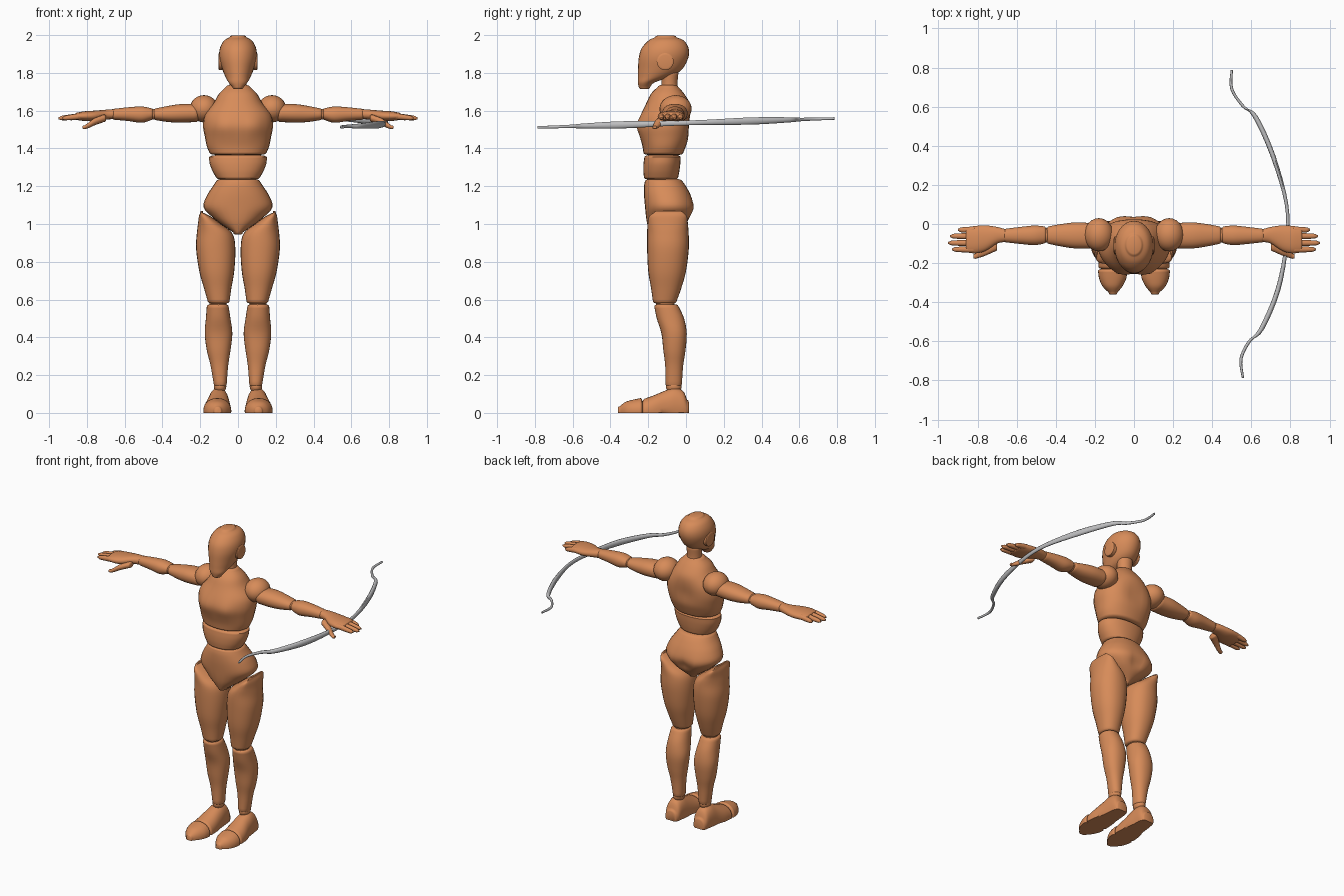
import bpy
import bmesh
import math
from mathutils import Vector

default_cube = bpy.data.objects.get("Cube")
if default_cube:
    bpy.data.objects.remove(default_cube, do_unlink=True)


def make_material(name, colour, roughness):
    material = bpy.data.materials.new(name)
    material.use_nodes = True
    material.diffuse_color = colour
    shader = material.node_tree.nodes["Principled BSDF"]
    shader.inputs["Base Color"].default_value = colour
    shader.inputs["Roughness"].default_value = roughness
    return material


wood = make_material("warm wood", (0.68, 0.26, 0.10, 1), 0.6)
steel = make_material("grey metal", (0.52, 0.52, 0.53, 1), 0.5)


def finish(name, bm, material):
    """Turn a bmesh into a smooth shaded object."""
    bmesh.ops.recalc_face_normals(bm, faces=bm.faces)
    mesh = bpy.data.meshes.new(name)
    bm.to_mesh(mesh)
    bm.free()
    mesh.materials.append(material)
    obj = bpy.data.objects.new(name, mesh)
    bpy.context.collection.objects.link(obj)
    bpy.ops.object.select_all(action="DESELECT")
    obj.select_set(True)
    bpy.context.view_layer.objects.active = obj
    bpy.ops.object.shade_smooth_by_angle(angle=math.radians(50))
    return obj


def spline(rows, steps):
    """Smooth interpolation through the given cross-sections."""
    rows = [Vector(row) for row in rows]
    last = len(rows) - 1
    result = []
    for i in range(last):
        before, start = rows[max(i - 1, 0)], rows[i]
        end, after = rows[i + 1], rows[min(i + 2, last)]
        tangent_a, tangent_b = (end - before) / 2, (after - start) / 2
        for step in range(steps):
            u = step / steps
            blend = u * u * (3 - 2 * u)
            result.append(start.lerp(end, blend)
                          + tangent_a * (u * (1 - u) ** 2)
                          - tangent_b * (u * u * (1 - u)))
    return result + [rows[last]]


def loft(name, axis, rows, material=wood, power=2.2, side=1, cap=0.01,
         bumps=(), floor=None, sides=28, steps=4):
    """Skin oval sections (position, low a, high a, low b, high b)."""
    bm = bmesh.new()
    path = [(row, 1, 0) for row in spline(rows, steps)]
    direction = math.copysign(cap, rows[-1][0] - rows[0][0])
    first, last = path[0][0], path[-1][0]
    # Rounded rims at both ends
    path = ([(first, 0.76, -direction), (first, 0.93, -direction * 0.6)] + path
            + [(last, 0.93, direction * 0.6), (last, 0.76, direction)])
    rings = []
    for (t, a_low, a_high, b_low, b_high), scale, shift in path:
        ring = []
        for k in range(sides):
            angle = math.tau * k / sides
            c, s = math.cos(angle), math.sin(angle)
            c = math.copysign(abs(c) ** (2 / power), c)
            s = math.copysign(abs(s) ** (2 / power), s)
            a = (a_low + a_high) / 2 + (a_high - a_low) / 2 * c * scale
            b = (b_low + b_high) / 2 + (b_high - b_low) / 2 * s * scale
            d = t + shift
            point = Vector({"x": (d, a, b), "y": (a, d, b), "z": (a, b, d)}[axis])
            for centre, radius, push in bumps:
                distance = (point - Vector(centre)).length / radius
                point += Vector(push) * math.exp(-distance * distance)
            if floor is not None:
                point.z = max(point.z, floor)
            point.x *= side
            ring.append(bm.verts.new(point))
        rings.append(ring)
    for lower, upper in zip(rings, rings[1:]):
        for k in range(sides):
            n = (k + 1) % sides
            bm.faces.new((lower[k], lower[n], upper[n], upper[k]))
    bm.faces.new(rings[0])
    bm.faces.new(rings[-1])
    return finish(name, bm, material)


def torso_part(name, rows, **options):
    """Symmetric part from rows of (height, half width, front, back)."""
    return loft(name, "z", [(z, -w, w, f, b) for z, w, f, b in rows], **options)


def ball(name, centre, radii, side=1):
    bm = bmesh.new()
    bmesh.ops.create_uvsphere(bm, u_segments=24, v_segments=16, radius=1)
    for vert in bm.verts:
        vert.co = Vector(centre) + Vector(r * p for r, p in zip(radii, vert.co))
        vert.co.x *= side
    return finish(name, bm, wood)


# Head, neck and body
torso_part("head", [
    (1.725, .03, -.25, -.19), (1.75, .05, -.255, -.165),
    (1.78, .067, -.255, -.08), (1.82, .083, -.254, -.02),
    (1.88, .099, -.25, .012), (1.93, .096, -.235, .014),
    (1.97, .075, -.2, -.01), (1.988, .045, -.165, -.05)], power=2)
torso_part("neck", [(1.68, .055, -.15, -.03), (1.73, .045, -.13, -.045),
                    (1.8, .05, -.135, -.04)], power=2)
torso_part("chest", [
    (1.375, .15, -.225, -.015), (1.41, .165, -.23, 0),
    (1.46, .175, -.24, .02), (1.52, .185, -.245, .03),
    (1.58, .175, -.235, .03), (1.64, .13, -.21, .02),
    (1.69, .1, -.185, -.01), (1.725, .065, -.15, -.04)],
    bumps=[((.075, -.24, 1.52), .06, (0, -.022, 0)),
           ((-.075, -.24, 1.52), .06, (0, -.022, 0)),
           ((0, .03, 1.52), .07, (0, -.018, 0))])
torso_part("abdomen", [
    (1.245, .115, -.222, -.042), (1.28, .135, -.226, -.035),
    (1.32, .15, -.225, -.03), (1.355, .153, -.22, -.028)])
torso_part("pelvis", [
    (.955, .025, -.19, -.05), (1, .09, -.205, 0), (1.04, .14, -.212, .028),
    (1.09, .183, -.217, .038), (1.15, .165, -.222, .025),
    (1.2, .133, -.222, 0), (1.228, .115, -.217, -.02)],
    bumps=[((.08, .04, 1.08), .06, (0, .01, 0)),
           ((-.08, .04, 1.08), .06, (0, .01, 0)),
           ((0, .04, 1.05), .04, (0, -.02, 0))])
ball("waist_joint", (0, -.13, 1.236), (.09, .07, .05))
ball("rib_joint", (0, -.12, 1.365), (.12, .08, .05))

# Paired parts
for label, side in (("left", 1), ("right", -1)):
    def limb(part, axis, rows, **options):
        return loft(f"{label}_{part}", axis, rows, side=side, **options)

    limb("ear_disc", "x", [(.08, -.155, -.065, 1.815, 1.905),
                           (.1, -.155, -.065, 1.815, 1.905)],
         power=2, cap=.004, steps=1)

    # Leg
    limb("thigh", "z", [
        (1.06, .185, .2, -.17, -.015), (1.04, .145, .207, -.195, .005),
        (1, .09, .212, -.203, .01), (.95, .03, .218, -.206, .014),
        (.87, .014, .222, -.206, .015), (.75, .02, .205, -.2, 0),
        (.66, .035, .18, -.185, -.025), (.59, .045, .16, -.175, -.05)])
    limb("shin", "z", [
        (.565, .05, .165, -.168, -.04), (.5, .04, .17, -.155, -.01),
        (.42, .03, .176, -.13, .004), (.33, .04, .165, -.12, -.003),
        (.25, .052, .145, -.11, -.015), (.15, .06, .128, -.108, -.022)])
    limb("foot", "y", [
        (.005, .06, .145, -.03, .07), (-.015, .052, .152, -.04, .115),
        (-.06, .048, .158, -.05, .133), (-.11, .043, .165, -.06, .118),
        (-.17, .038, .178, -.06, .093), (-.22, .036, .182, -.06, .075)],
        floor=0)
    limb("toe_cap", "y", [
        (-.24, .035, .184, -.06, .078), (-.28, .04, .178, -.05, .07),
        (-.32, .06, .16, -.04, .058), (-.35, .085, .13, -.02, .035)], floor=0)
    ball(f"{label}_knee_joint", (.105, -.11, .577), (.045, .05, .04), side)
    ball(f"{label}_ankle_joint", (.095, -.065, .14), (.033, .042, .035), side)

    # Arm
    ball(f"{label}_shoulder", (.18, -.055, 1.61), (.075, .085, .072), side)
    limb("upper_arm", "x", [
        (.22, -.125, .005, 1.54, 1.635), (.3, -.125, .008, 1.537, 1.635),
        (.37, -.115, 0, 1.54, 1.625), (.435, -.102, -.012, 1.55, 1.612)])
    limb("forearm", "x", [
        (.46, -.1, -.012, 1.55, 1.613), (.51, -.108, -.008, 1.536, 1.622),
        (.58, -.102, -.015, 1.545, 1.618), (.655, -.094, -.024, 1.552, 1.61)])
    ball(f"{label}_elbow_joint", (.447, -.057, 1.58), (.03, .038, .028), side)
    limb("palm", "x", [
        (.66, -.092, -.026, 1.555, 1.608), (.7, -.1, -.015, 1.553, 1.605),
        (.76, -.138, -.007, 1.545, 1.6), (.81, -.15, -.01, 1.545, 1.597),
        (.85, -.146, -.016, 1.55, 1.59)])
    limb("thumb", "x", [
        (.71, -.14, -.08, 1.54, 1.58), (.76, -.162, -.115, 1.522, 1.56),
        (.79, -.172, -.138, 1.508, 1.538), (.812, -.178, -.152, 1.502, 1.522)],
        sides=12)
    fingers = {"little": (-.03, .9), "ring": (-.062, .94),
               "middle": (-.097, .95), "index": (-.13, .93)}
    for finger, (y, tip) in fingers.items():
        rows = []
        for t, radius in ((0, .017), (.5, .015), (.9, .012), (1, .007)):
            x = .82 + (tip - .826) * t
            z = 1.572 - .012 * t
            rows.append((x, y - radius, y + radius, z - radius, z + radius))
        limb(f"{finger}_finger", "x", rows, sides=12, cap=.006)

# Bow held in the left hand: (y, x, half thickness, half height)
bow = [(.785, .5, .006, .007), (.69, .5, .008, .008), (.6, .56, .01, .01),
       (.55, .62, .014, .014), (.35, .71, .013, .02), (.1, .78, .009, .014),
       (-.1, .78, .009, .014), (-.34, .735, .013, .02), (-.54, .65, .014, .014),
       (-.6, .59, .01, .01), (-.69, .547, .008, .008), (-.785, .557, .006, .007)]
rows = []
for y, x, thick, tall in bow:
    z = 1.535 + .03 * y
    rows.append((y, x - thick, x + thick, z - tall, z + tall))
loft("bow", "y", rows, material=steel, power=2, sides=10, cap=.002)
